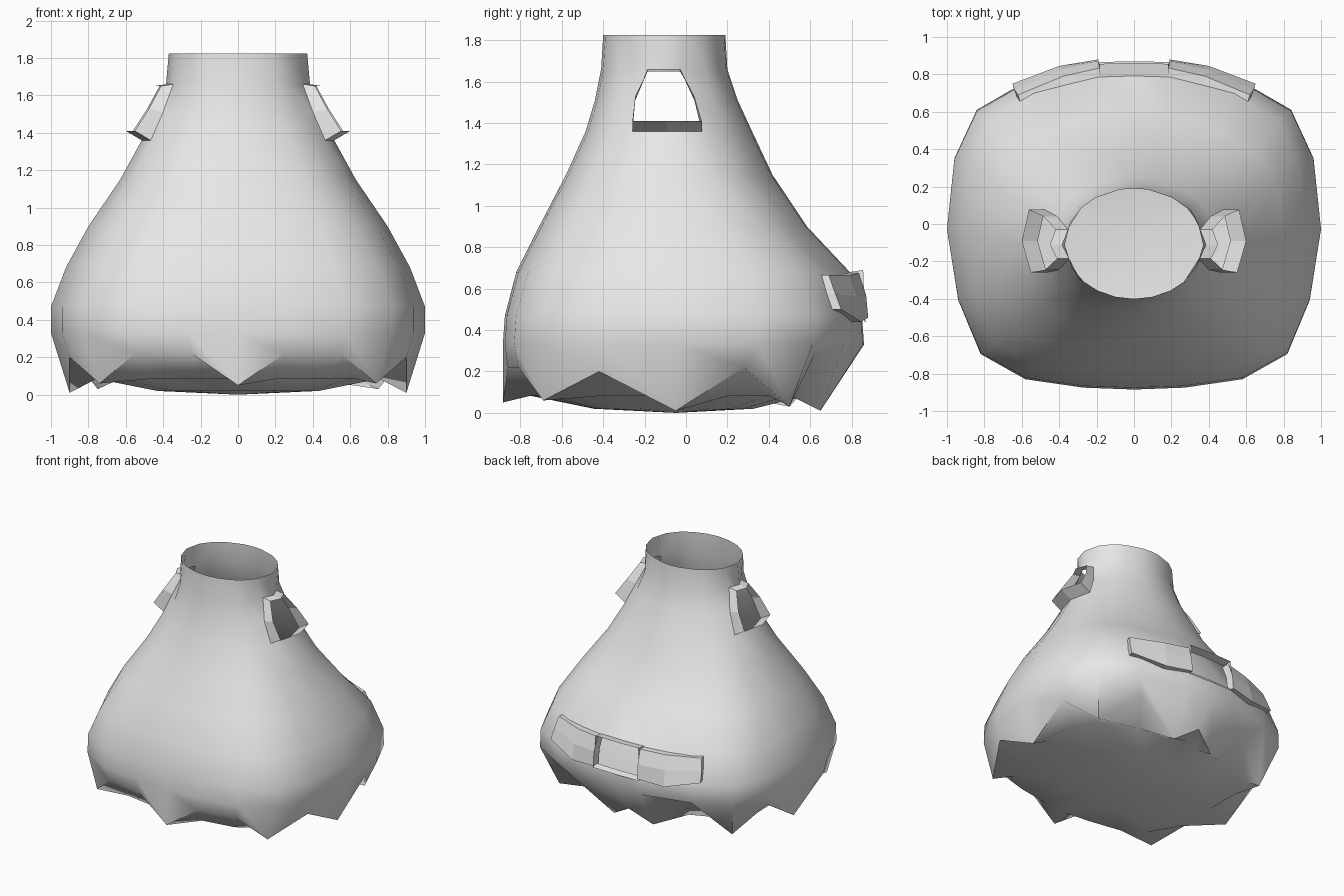
import bpy, bmesh, math

if "Cube" in bpy.data.objects:
    bpy.data.objects.remove(bpy.data.objects["Cube"])

grey = bpy.data.materials.new("light grey cloth")
grey.diffuse_color = (0.8, 0.8, 0.8, 1)
grey.use_nodes = True
grey.node_tree.nodes["Principled BSDF"].inputs["Base Color"].default_value = grey.diffuse_color


def make(name, verts, faces, smooth=None, outward=False):
    me = bpy.data.meshes.new(name)
    me.from_pydata(verts, [], faces)
    bm = bmesh.new()
    bm.from_mesh(me)
    loose = [v for v in bm.verts if not v.link_faces]
    bmesh.ops.delete(bm, geom=loose, context='VERTS')
    if outward:
        bmesh.ops.recalc_face_normals(bm, faces=bm.faces)
    bm.to_mesh(me)
    bm.free()
    me.materials.append(grey)
    ob = bpy.data.objects.new(name, me)
    bpy.context.collection.objects.link(ob)
    if smooth:
        bpy.ops.object.select_all(action='DESELECT')
        ob.select_set(True)
        bpy.context.view_layer.objects.active = ob
        bpy.ops.object.shade_smooth_by_angle(angle=math.radians(smooth))
    return ob


def mirrored(half):
    # right half runs front to back, left half returns to the front
    return half + [(-p[0],) + tuple(p[1:]) for p in half[-2:0:-1]]


# widest outline and ragged hem, right half from front to back
outline = mirrored([(0, -.88), (.27, -.87), (.58, -.825), (.82, -.69), (.94, -.4), (1, -.02),
                    (.96, .36), (.84, .62), (.58, .77), (.2, .865), (0, .87)])
hem = mirrored([(0, -.885, .05), (.25, -.86, .22), (.55, -.81, .22), (.74, -.69, .06),
                (.9, -.42, .2), (.9, -.05, .01), (.9, .28, .22), (.75, .5, .03),
                (.45, .62, .28), (.17, .65, .01), (0, .72, .12)])
N = len(outline)

# rows: height, half width, front y, back y, roundness
rows = [(1.825, .37, -.40, .19, 1), (1.66, .385, -.41, .20, 1), (1.51, .445, -.44, .25, 1),
        (1.36, .515, -.485, .32, .85), (1.15, .63, -.58, .42, .6), (.9, .80, -.71, .59, .3),
        (.68, .92, -.82, .80, .1), (.47, 1.0, -.875, .86, 0), (.33, 1.0, -.885, .87, 0)]
verts = []
for z, hw, yf, yb, k in rows:
    for x, y in outline:
        u, v = x, y / .88
        a = math.atan2(v, u)
        u += (math.cos(a) - u) * k
        v += (math.sin(a) - v) * k
        verts.append((u * hw, (yf + yb) / 2 + v * (yb - yf) / 2, z))

# narrow the top of the arm holes
for c in (4, 6, N - 6, N - 4):
    x, y, z = verts[N + c]
    verts[N + c] = (x, -.1 + (y + .1) * .62, z)

# hem and domed underside
verts += hem
for s, z in ((.84, .085), (.48, .02)):
    verts += [(x * s, y * s - .02, z) for x, y, _ in hem]
verts.append((0, -.05, 0))

hole_cols = {4: (1, 3), 5: (1, 3), N - 6: (1, 3), N - 5: (1, 3), 9: (6, 7), 10: (6, 7)}
faces = []
for r in range(len(rows) + 2):
    for c in range(N):
        lo, hi = hole_cols.get(c, (0, 0))
        if lo <= r < hi:
            continue
        d = (c + 1) % N
        faces.append((r * N + c, (r + 1) * N + c, (r + 1) * N + d, r * N + d))
last = (len(rows) + 2) * N
faces += [(last + c, last + N, last + (c + 1) % N) for c in range(N)]
make("robe_body", verts, faces, smooth=48)


def collar(name, cols, r0, r1, top, bottom):
    # short open tube standing out from a hole in the robe
    rs = list(range(r0, r1 + 1))
    loop = [(r0, c) for c in cols] + [(r, cols[-1]) for r in rs[1:]]
    loop += [(r1, c) for c in cols[-2::-1]] + [(r, cols[0]) for r in rs[-2:0:-1]]
    inner = [verts[r * N + c] for r, c in loop]
    outer = []
    for (r, c), p in zip(loop, inner):
        t = (r - r0) / (r1 - r0)
        outer.append(tuple(p[i] + top[i] * (1 - t) + bottom[i] * t for i in range(3)))
    n = len(loop)
    make(name, inner + outer, [(i, (i + 1) % n, n + (i + 1) % n, n + i) for i in range(n)])


# arm openings
collar("right_sleeve", [4, 5, 6], 1, 3, (.065, 0, -.01), (.085, 0, .05))
collar("left_sleeve", [N - 4, N - 5, N - 6], 1, 3, (-.065, 0, -.01), (-.085, 0, .05))
# opening at the back
collar("back_opening", [9, 10, 11], 6, 7, (0, .07, .01), (0, .02, -.03))

# faceted band either side of the back opening
band = [(.18, .835, .675), (.38, .79, .665), (.62, .69, .665),
        (.19, .87, .57), (.39, .825, .56), (.64, .72, .58),
        (.19, .88, .46), (.40, .845, .44), (.65, .75, .50)]
for side, name in ((1, "back_band_right"), (-1, "back_band_left")):
    pts = [(x * side, y, z) for x, y, z in band]
    pts += [(x * side * .97, y - .06, z) for x, y, z in band]
    f = []
    for o in (0, 9):
        f += [(o + i, o + i + 1, o + i + 4, o + i + 3) for i in (0, 1, 3, 4)]
    rim = [0, 1, 2, 5, 8, 7, 6, 3]
    f += [(a, b, b + 9, a + 9) for a, b in zip(rim, rim[1:] + rim[:1])]
    make(name, pts, f, outward=True)
